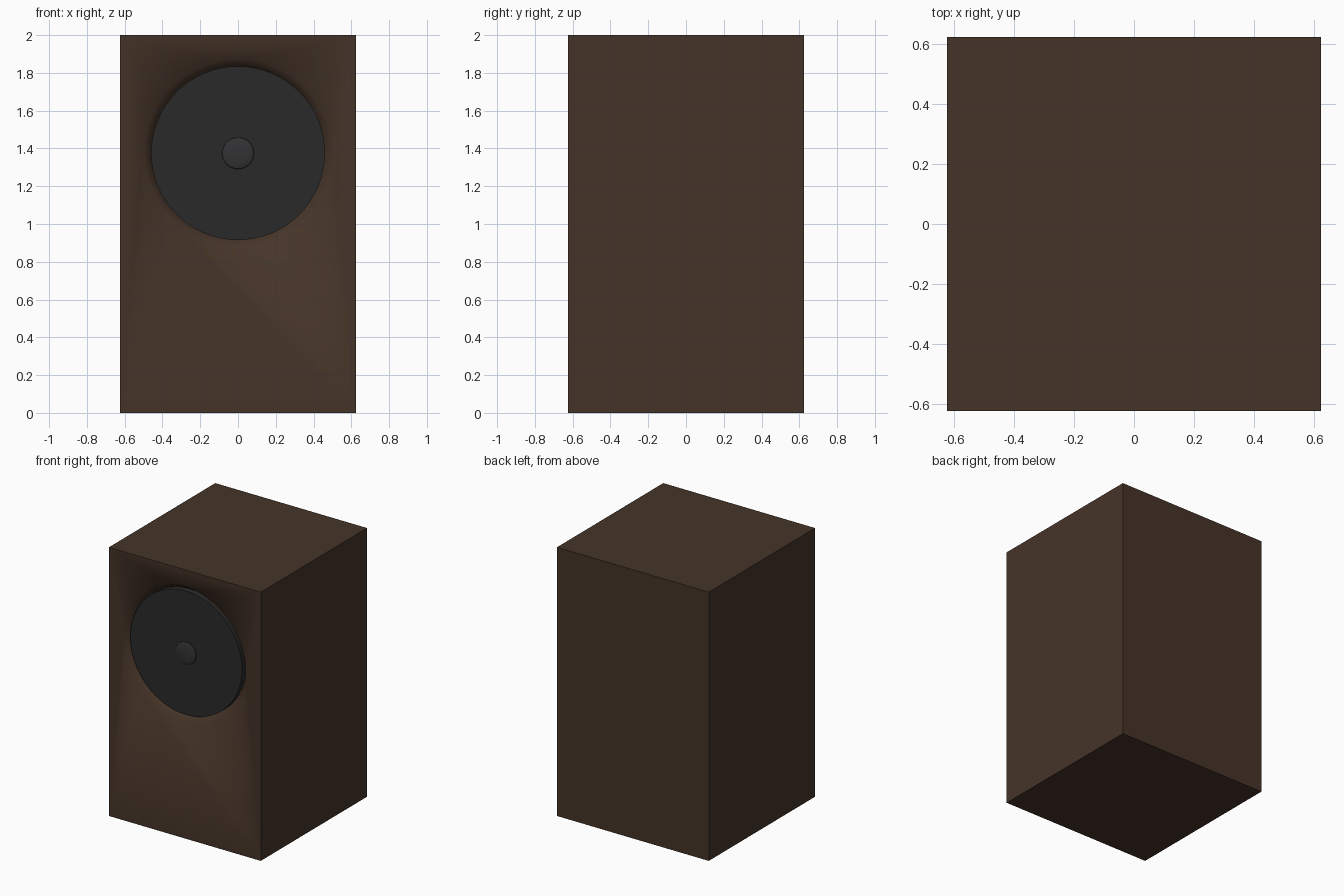
import bpy, bmesh, math

if "Cube" in bpy.data.objects:
    bpy.data.objects.remove(bpy.data.objects["Cube"])

W, H, CZ, N = 0.625, 2.0, 1.375, 64   # half width, height, driver centre, sides


def mat(name, rgb):
    m = bpy.data.materials.new(name)
    m.diffuse_color = (*rgb, 1)
    m.use_nodes = True
    m.node_tree.nodes["Principled BSDF"].inputs["Base Color"].default_value = m.diffuse_color
    return m


def finish(name, bm, material):
    bmesh.ops.recalc_face_normals(bm, faces=bm.faces[:])
    me = bpy.data.meshes.new(name)
    bm.to_mesh(me)
    bm.free()
    ob = bpy.data.objects.new(name, me)
    bpy.context.collection.objects.link(ob)
    me.materials.append(material)
    bpy.context.view_layer.objects.active = ob
    bpy.ops.object.select_all(action='DESELECT')
    ob.select_set(True)
    bpy.ops.object.shade_smooth_by_angle(angle=math.radians(30))
    return ob


def turned(name, profile, material):
    """Closed solid turned about the driver axis from (radius, y) points."""
    bm = bmesh.new()
    rings = [[bm.verts.new((r * math.cos(2 * math.pi * i / N), y,
                            CZ + r * math.sin(2 * math.pi * i / N)))
              for i in range(N)] for r, y in profile]
    for a, b in zip(rings, rings[1:]):
        for i in range(N):
            j = (i + 1) % N
            bm.faces.new((a[i], a[j], b[j], b[i]))
    bm.faces.new(rings[0])
    bm.faces.new(rings[-1])
    return finish(name, bm, material)


wood = mat("dark_wood", (0.06, 0.034, 0.021))
black = mat("driver_black", (0.023, 0.023, 0.023))
grey = mat("cap_grey", (0.033, 0.033, 0.035))

# Cabinet box
bm = bmesh.new()
bmesh.ops.create_cube(bm, size=1)
for v in bm.verts:
    v.co = (v.co.x * 2 * W, v.co.y * 2 * W, (v.co.z + 0.5) * H)
cabinet = finish("cabinet", bm, wood)

# Flared recess cut into the front
cutter = turned("recess_cutter", [(0.54, -W - 0.06), (0.5, -W), (0.46, -W + 0.06)], wood)
cutter.hide_render = True
cutter.hide_viewport = True
cut = cabinet.modifiers.new("recess", 'BOOLEAN')
cut.object = cutter
cut.solver = 'EXACT'

# Driver disc standing in the recess
turned("driver_disc", [(0.46, -W + 0.07), (0.46, -W + 0.015)], black)

# Domed dust cap
R, D = 0.085, 0.014
turned("dust_cap", [(R, -W + 0.016)] + [
    (R * math.cos(t), -W + 0.015 - D * math.sin(t))
    for t in [math.pi / 2 * k / 6 for k in range(1, 6)]] + [(0.004, -W + 0.001)], grey)
